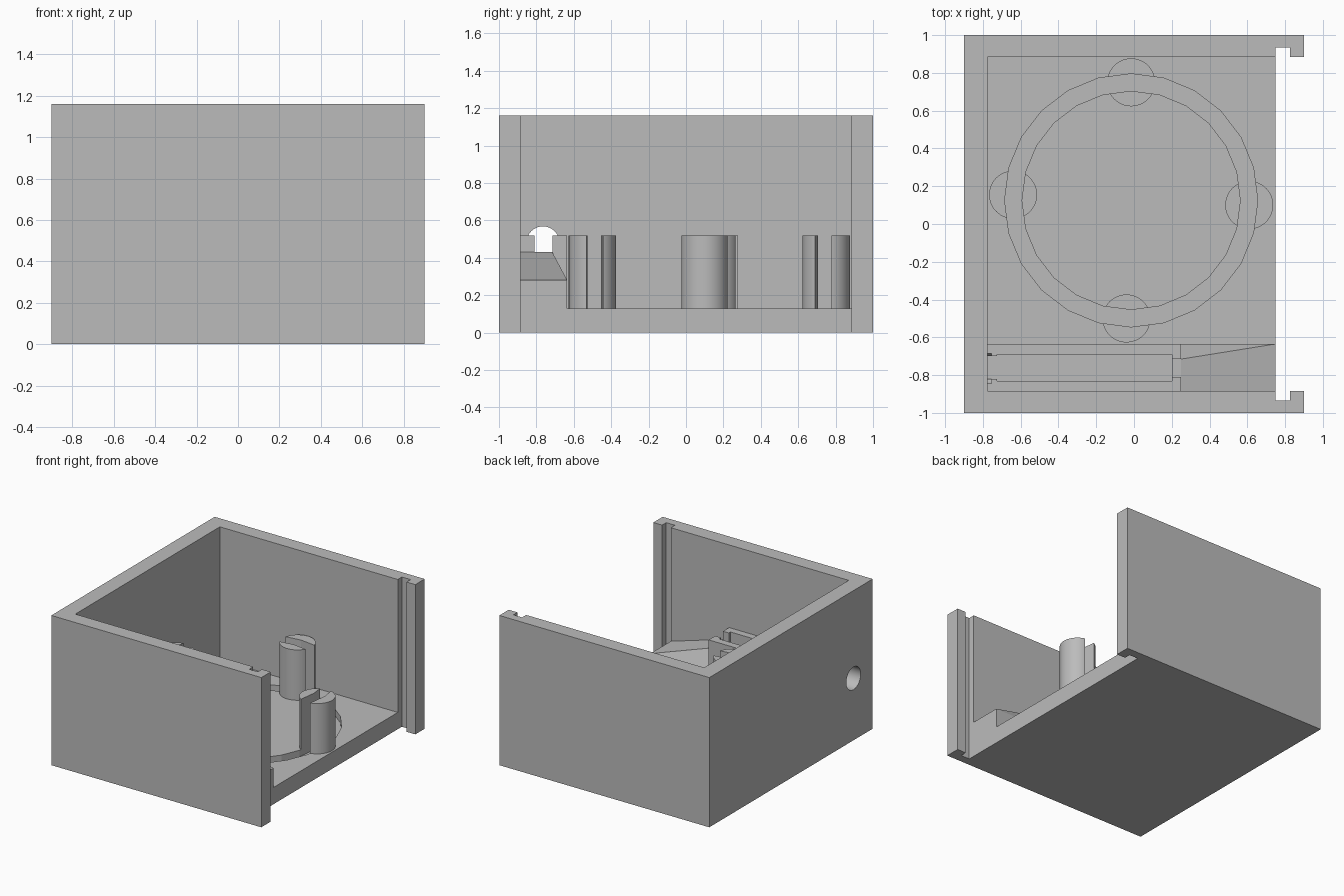
import bpy, bmesh, math
from mathutils import Matrix

cube = bpy.data.objects.get("Cube")
if cube:
    bpy.data.objects.remove(cube, do_unlink=True)

grey = bpy.data.materials.new("plain grey")
grey.use_nodes = True
colour = (0.5, 0.5, 0.5, 1)
grey.diffuse_color = colour
grey.node_tree.nodes["Principled BSDF"].inputs["Base Color"].default_value = colour


def finish(name, bm):
    bmesh.ops.recalc_face_normals(bm, faces=bm.faces)
    mesh = bpy.data.meshes.new(name)
    bm.to_mesh(mesh)
    bm.free()
    mesh.materials.append(grey)
    ob = bpy.data.objects.new(name, mesh)
    bpy.context.collection.objects.link(ob)
    return ob


def prism(name, outline, z0, z1):
    bm = bmesh.new()
    face = bm.faces.new([bm.verts.new((x, y, z0)) for x, y in outline])
    top = bmesh.ops.extrude_face_region(bm, geom=[face])["geom"]
    bmesh.ops.translate(bm, vec=(0, 0, z1 - z0),
                        verts=[v for v in top if isinstance(v, bmesh.types.BMVert)])
    return finish(name, bm)


def box(name, x0, x1, y0, y1, z0, z1):
    return prism(name, [(x0, y0), (x1, y0), (x1, y1), (x0, y1)], z0, z1)


def circle(x, y, r, n):
    return [(x + r * math.sin(math.tau * i / n), y + r * math.cos(math.tau * i / n))
            for i in range(n)]


def boolean(target, tool, operation):
    mod = target.modifiers.new(operation.lower(), 'BOOLEAN')
    mod.operation, mod.object, mod.solver = operation, tool, 'EXACT'
    bpy.context.view_layer.objects.active = target
    bpy.ops.object.modifier_apply(modifier=mod.name)
    bpy.data.objects.remove(tool, do_unlink=True)


HEIGHT, FLOOR, POST_TOP = 1.16, 0.13, 0.52
INNER = 0.885

# Case footprint, with a lid slot and lip on both side walls at the open end
half = [(0.75, 0.935), (0.825, 0.935), (0.825, INNER), (0.9, INNER), (0.9, 1), (-0.9, 1)]
case = prism("open_case", half + [(x, -y) for x, y in reversed(half)], 0, HEIGHT)
boolean(case, box("cavity", -0.775, 0.78, -INNER, INNER, FLOOR, 2), 'DIFFERENCE')

# Channel block along the front wall
block = box("channel_block", -0.8, 0.25, -0.9, -0.635, 0.1, POST_TOP)
for x0, x1, y0, y1, z in [(-0.78, -0.7, -0.82, -0.70, 0.39),
                          (-0.725, 0.2, -0.83, -0.69, 0.39),
                          (0.15, 0.3, -0.81, -0.715, 0.43)]:
    boolean(block, box("channel", x0, x1, y0, y1, z, 1), 'DIFFERENCE')
boolean(case, block, 'UNION')

# Sloping ramp leading into the channel
bm = bmesh.new()
for co in [(0.25, -0.9, 0.1), (0.75, -0.9, 0.1), (0.25, -0.635, 0.1), (0.75, -0.635, 0.1),
           (0.25, -0.9, 0.43), (0.25, -0.715, 0.43), (0.25, -0.635, 0.28),
           (0.75, -0.9, 0.28), (0.75, -0.635, 0.28)]:
    bm.verts.new(co)
bmesh.ops.convex_hull(bm, input=bm.verts)
boolean(case, finish("ramp", bm), 'UNION')

# Round posts
for x, y in [(-0.015, 0.75), (-0.64, 0.155), (0.61, 0.1), (-0.04, -0.5)]:
    boolean(case, prism("post", circle(x, y, 0.127, 48), 0.1, POST_TOP), 'UNION')

# Ring groove, cut through the posts and into the floor
ring = prism("ring", circle(-0.015, 0.125, 0.67, 24), 0.08, 1)
boolean(ring, prism("core", circle(-0.015, 0.125, 0.58, 24), 0, 2), 'DIFFERENCE')
boolean(case, ring, 'DIFFERENCE')

# Round hole through the end wall
hole = prism("hole", circle(0, 0, 0.088, 48), -1, -0.755)
hole.data.transform(Matrix.Translation((0, -0.765, 0.48)) @ Matrix(
    ((0, 0, 1, 0), (1, 0, 0, 0), (0, 1, 0, 0), (0, 0, 0, 1))))
boolean(case, hole, 'DIFFERENCE')

# Smooth round walls, crisp edges
bpy.ops.object.select_all(action='DESELECT')
case.select_set(True)
bpy.context.view_layer.objects.active = case
bpy.ops.object.shade_smooth_by_angle(angle=math.radians(12))
